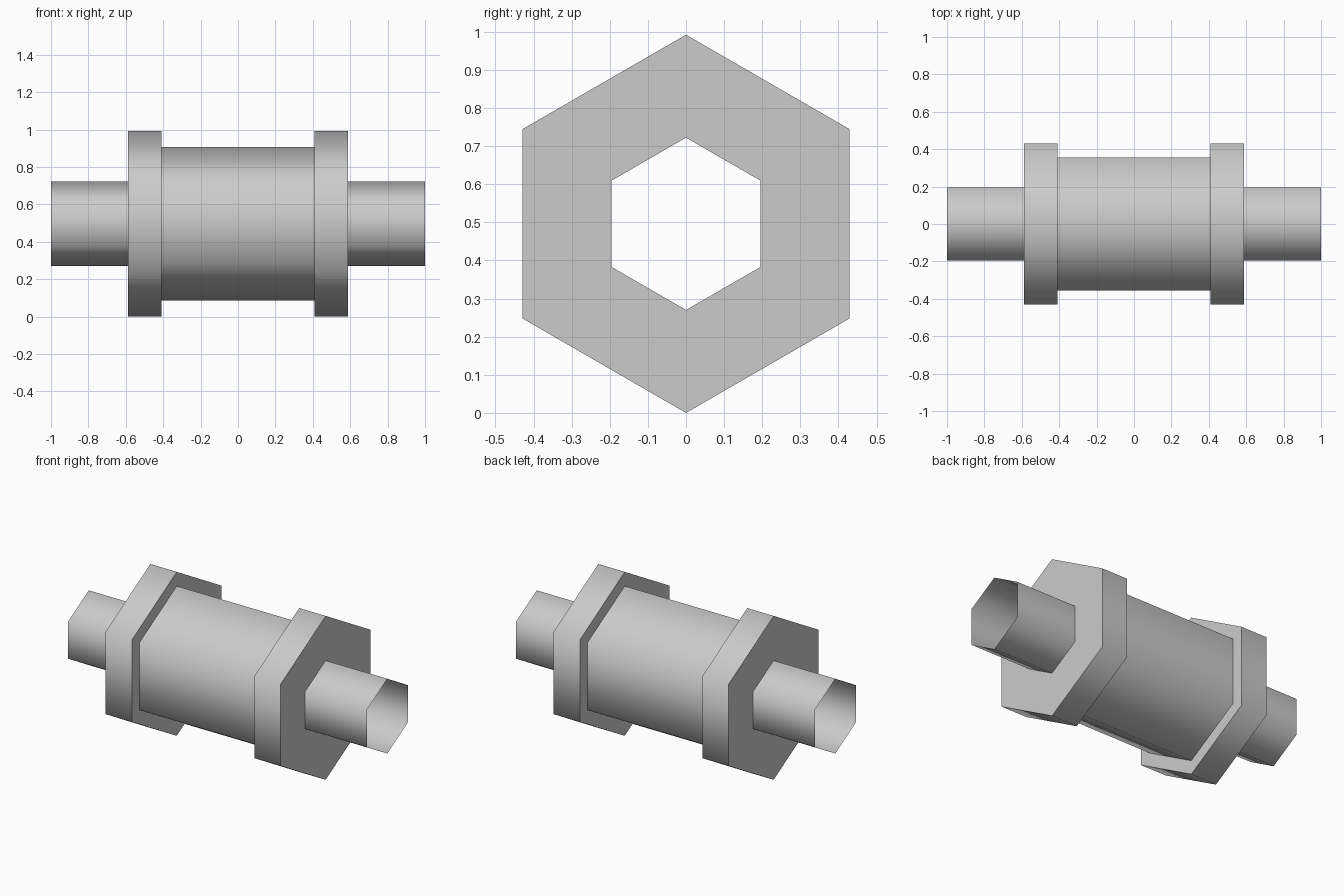
import bpy
import bmesh
from math import pi, radians, sin, cos

SIDES = 6
AXIS_Z = 0.496
PIPE_R, BODY_R, FLANGE_R = 0.226, 0.41, 0.496
BODY_END, FLANGE_END, PIPE_END = 0.41, 0.587, 1.0

cube = bpy.data.objects.get("Cube")
if cube:
    bpy.data.objects.remove(cube, do_unlink=True)

# Single light grey finish
grey = bpy.data.materials.new("light_grey")
grey.use_nodes = True
colour = (0.6, 0.6, 0.6, 1)
grey.diffuse_color = colour
grey.node_tree.nodes["Principled BSDF"].inputs["Base Color"].default_value = colour


def hex_shell(name, profile):
    """Turn an open (x, radius) profile around the long axis in six steps."""
    bm = bmesh.new()
    rings = []
    for x, r in profile:
        angles = [2 * pi * i / SIDES for i in range(SIDES)]
        rings.append([bm.verts.new((x, r * sin(a), AXIS_Z + r * cos(a))) for a in angles])
    for a, b in zip(rings, rings[1:]):
        for i in range(SIDES):
            j = (i + 1) % SIDES
            bm.faces.new((a[i], a[j], b[j], b[i]))
    bm.normal_update()
    # Make every face point away from the axis, or outward along it on caps
    bmesh.ops.reverse_faces(bm, faces=bm.faces[:])
    bm.normal_update()
    side = max(bm.faces, key=lambda f: abs(f.normal.y) + abs(f.normal.z))
    centre = side.calc_center_median()
    if side.normal.y * centre.y + side.normal.z * (centre.z - AXIS_Z) < 0:
        bmesh.ops.reverse_faces(bm, faces=bm.faces[:])
    mesh = bpy.data.meshes.new(name)
    bm.to_mesh(mesh)
    bm.free()
    mesh.materials.append(grey)
    obj = bpy.data.objects.new(name, mesh)
    bpy.context.collection.objects.link(obj)
    # Smooth round the hexagon, crisp at the flange rims
    bpy.ops.object.select_all(action='DESELECT')
    obj.select_set(True)
    bpy.context.view_layer.objects.active = obj
    bpy.ops.object.shade_smooth_by_angle(angle=radians(75))
    return obj


# Central barrel
hex_shell("barrel", [(-BODY_END, BODY_R), (BODY_END, BODY_R)])

# Flange and open pipe stub at each end
for label, s in (("left", 1), ("right", -1)):
    hex_shell(label + "_flange", [
        (s * BODY_END, BODY_R), (s * BODY_END, FLANGE_R),
        (s * FLANGE_END, FLANGE_R), (s * FLANGE_END, PIPE_R)])
    hex_shell(label + "_pipe", [(s * FLANGE_END, PIPE_R), (s * PIPE_END, PIPE_R)])
